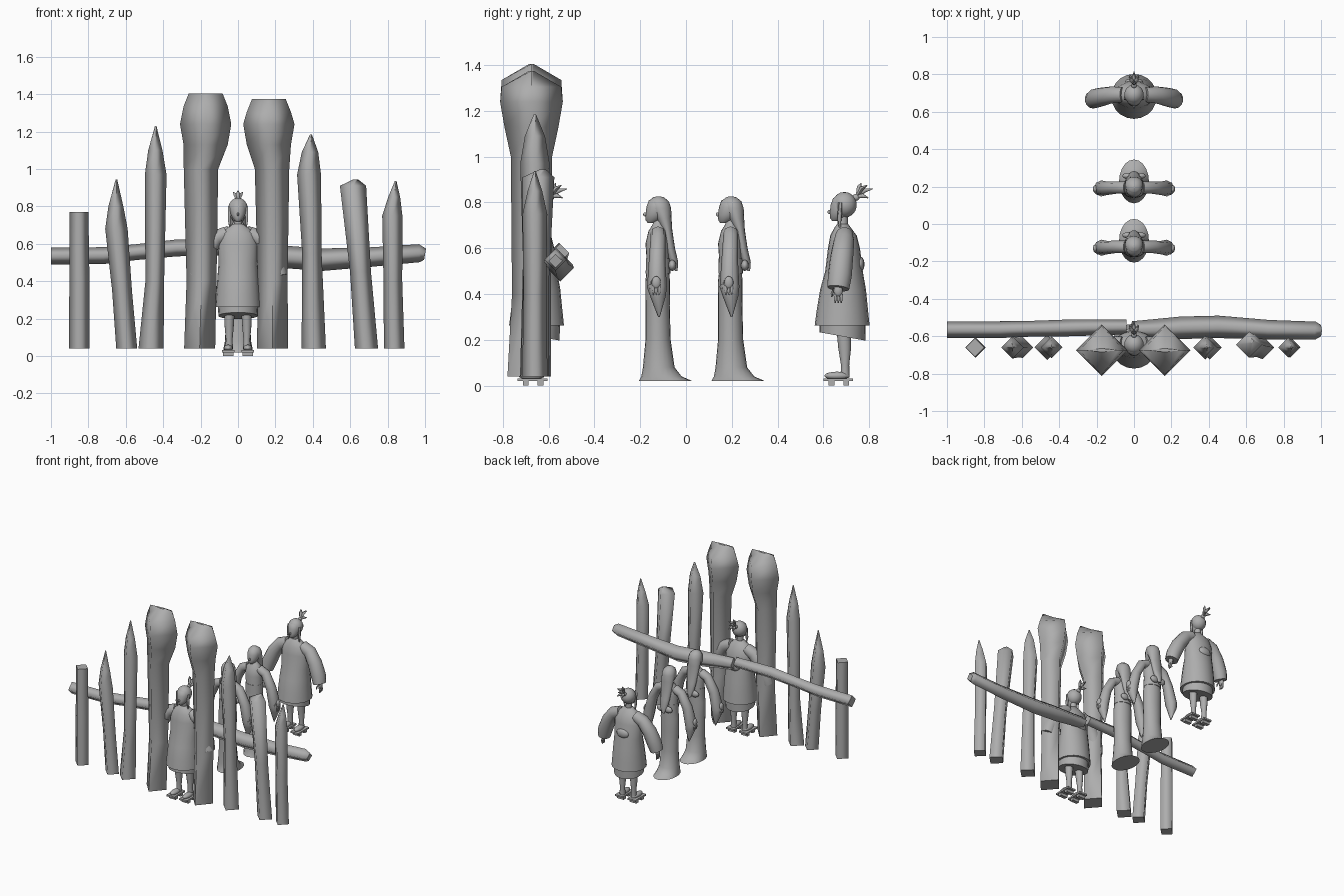
import bpy, bmesh, math
from mathutils import Vector

grey = bpy.data.materials.new("clay_grey")
grey.diffuse_color = (0.42, 0.42, 0.42, 1)


def finish(name, bm, limit=60):
    bmesh.ops.recalc_face_normals(bm, faces=bm.faces[:])
    for e in bm.edges:
        if len(e.link_faces) == 2 and e.calc_face_angle(0) > math.radians(limit):
            e.smooth = False
    me = bpy.data.meshes.new(name)
    bm.to_mesh(me)
    bm.free()
    me.materials.append(grey)
    ob = bpy.data.objects.new(name, me)
    bpy.context.collection.objects.link(ob)
    return ob


def tube(name, rings, n=16, flat=True, ref=(0, 1, 0), limit=60, y0=0, slant=0):
    """Loft rings (x, y, z, radius along ref, other radius); slant tilts the first ring in y."""
    bm = bmesh.new()
    pts = [Vector(r[:3]) + Vector((0, y0, 0)) for r in rings]
    loops = []
    for i, r in enumerate(rings):
        t = Vector((0, 0, 1))
        if not flat:
            t = (pts[min(i + 1, len(pts) - 1)] - pts[max(i - 1, 0)]).normalized()
        u = Vector(ref)
        u = (u - t * u.dot(t)).normalized()
        v = t.cross(u)
        loop = []
        for k in range(n):
            a = math.tau * k / n
            p = pts[i] + u * math.cos(a) * r[3] + v * math.sin(a) * r[-1]
            if i == 0:
                p.z += slant * (p.y - pts[0].y)
            loop.append(bm.verts.new(p))
        loops.append(loop)
    for a, b in zip(loops, loops[1:]):
        for k in range(n):
            f = bm.faces.new((a[k], a[(k + 1) % n], b[(k + 1) % n], b[k]))
            f.smooth = True
    bm.faces.new(loops[0])
    bm.faces.new(loops[-1])
    return finish(name, bm, limit)


def ball(name, loc, scale, y0=0):
    bm = bmesh.new()
    bmesh.ops.create_uvsphere(bm, u_segments=14, v_segments=9, radius=1)
    for v in bm.verts:
        v.co = Vector((v.co.x * scale[0] + loc[0], v.co.y * scale[1] + loc[1] + y0,
                       v.co.z * scale[2] + loc[2]))
    for f in bm.faces:
        f.smooth = True
    return finish(name, bm)


def box(name, loc, size, y0=0):
    bm = bmesh.new()
    bmesh.ops.create_cube(bm, size=1)
    for v in bm.verts:
        v.co = Vector([c * s + l for c, s, l in zip(v.co, size, loc)]) + Vector((0, y0, 0))
    return finish(name, bm)


# Fence posts: four-sided, corners pointing forward, sideways and back
Y = -0.66
posts = {
    "stump_post": [(-.848, Y, .04, .055), (-.848, Y, .4, .054), (-.85, Y, .77, .05)],
    "left_stake": [(-.595, Y, .04, .056), (-.62, Y, .35, .053), (-.65, Y, .68, .06),
                   (-.653, Y, .8, .04), (-.65, Y, .945, .004)],
    "left_tall_stake": [(-.465, Y, .04, .067), (-.445, Y, .4, .05), (-.44, Y, .97, .058),
                        (-.442, Y, 1.1, .038), (-.44, Y, 1.23, .004)],
    "right_tall_stake": [(.405, Y, .04, .065), (.395, Y, .55, .052), (.38, Y, .97, .064),
                         (.385, Y, 1.09, .044), (.39, Y, 1.185, .005)],
    "leaning_post": [(.687, Y, .04, .062), (.655, Y + .005, .45, .056),
                     (.615, Y + .015, .91, .07), (.63, Y + .035, .945, .012)],
    "right_stake": [(.835, Y, .04, .055), (.828, Y, .4, .05), (.825, Y, .75, .054),
                    (.835, Y, .85, .032), (.843, Y, .937, .004)],
}
for name, rings in posts.items():
    tube(name, rings, 4, limit=95)

# Two large gate posts with swollen, ridged heads
for name, b, m, t, drop in (("left_gate_post", -.205, -.195, -.173, 0),
                            ("right_gate_post", .185, .185, .165, .03)):
    yc = -.675
    tube(name, [(b, yc - .01, .04, .095, .083), (m, yc, .4, .085, .08),
                (m - .003, yc, 1.0, .09, .092), (t, yc, 1.13, .118, .118),
                (t, yc, 1.24, .137, .137), (t, yc, 1.335 - drop, .13, .118),
                (t, yc, 1.405 - drop, .01, .09)], 4, limit=95)

# Cross rail made from two crooked logs
tube("left_rail", [(-1, -.565, .535, .045), (-.72, -.565, .537, .045), (-.55, -.56, .555, .042),
                   (-.33, -.555, .578, .045), (-.04, -.55, .58, .04)], 4, False, limit=95)
tube("right_rail", [(-.01, -.565, .555, .045), (.25, -.555, .53, .06), (.45, -.55, .515, .06),
                    (.72, -.565, .53, .052), (.97, -.57, .55, .048), (1, -.57, .545, .03)],
     4, False, limit=95)


def hand(tag, s, x, y, z, y0):
    ball(tag + "_palm", (s * x, y, z), (.013, .02, .028), y0)
    for k in range(3):
        yy = y - .013 + k * .013
        tube(tag + "_finger", [(s * x, yy, z - .015, .007), (s * (x + .004), yy, z - .035, .006),
                               (s * x, yy, z - .055, .003)], 6, y0=y0)
    tube(tag + "_thumb", [(s * x, y - .015, z + .01, .007), (s * (x - .012), y - .027, z - .01, .006),
                          (s * (x - .015), y - .028, z - .028, .003)], 6, y0=y0)


def head(tag, y0, z, c):
    tube(tag + "_neck", [(0, c + .005, z - .05, .024), (0, c + .005, z + .04, .022)], 10, y0=y0)
    tube(tag + "_head", [(0, c - .03, z, .012, .012), (0, c - .018, z + .012, .033, .026),
                         (0, c - .008, z + .035, .044, .039), (0, c, z + .07, .048, .045),
                         (0, c, z + .098, .038, .037), (0, c, z + .113, .012, .012)], y0=y0)
    ball(tag + "_nose", (0, c - .053, z + .038), (.006, .009, .009), y0)


def child(y0):
    # Robe, underskirt and sash
    tube("child_underskirt", [(0, .003, .215, .1, .105), (0, .005, .31, .1, .108)], 20,
         y0=y0, slant=-.18)
    tube("child_robe", [(0, .002, .262, .12, .122), (0, .003, .33, .112, .117),
                        (0, .006, .42, .1, .11), (0, .01, .5, .082, .104), (0, .01, .6, .07, .106),
                        (0, .008, .655, .058, .092), (0, .004, .69, .036, .052),
                        (0, .004, .705, .025, .026)], 20, y0=y0)
    ball("child_sash_knot", (0, .078, .53), (.05, .022, .035), y0)
    # Head with hair cap, topknot and side locks
    head("child", y0, .72, 0)
    ball("child_hair_cap", (0, .012, .79), (.053, .054, .056), y0)
    ball("child_topknot", (0, .062, .822), (.015, .017, .015), y0)
    for dx, dy, dz in ((0, .07, .035), (.025, .045, .05), (-.025, .045, .05),
                       (.022, .05, -.005), (-.022, .05, -.005), (0, .02, .06)):
        tube("child_hair_tuft", [(0, .066, .825, .006), (dx * .5, .066 + dy * .5, .832 + dz * .6, .011),
                                 (dx, .066 + dy, .825 + dz, .002)], 6, False, (1, 0, 0), y0=y0)
    for s in (-1, 1):
        tube("child_side_lock", [(s * .044, -.008, .69, .004), (s * .047, -.01, .73, .009),
                                 (s * .046, -.005, .8, .01)], 6, y0=y0)
        # Wide sleeve and hand
        tube("child_sleeve", [(s * .06, .012, .655, .04), (s * .12, .01, .63, .045),
                              (s * .17, .0, .56, .05), (s * .205, -.008, .48, .052),
                              (s * .22, -.015, .425, .048, .045)], 14, False, y0=y0)
        hand("child", s, .228, -.015, .415, y0)
        # Leg, foot and raised wooden sandal
        tube("child_leg", [(s * .047, .015, .035, .02), (s * .047, .015, .09, .018),
                           (s * .047, .013, .165, .028, .025), (s * .045, .008, .26, .032, .028)],
             12, y0=y0)
        ball("child_foot", (s * .052, -.02, .043), (.024, .056, .018), y0)
        box("child_sandal", (s * .053, -.015, .026), (.066, .13, .012), y0)
        for yy in (-.045, .02):
            box("child_sandal_tooth", (s * .053, yy, .011), (.056, .026, .022), y0)


def lady(y0):
    # Trailing gown
    tube("lady_gown", [(0, .0325, .02, .117, .08), (0, .015, .04, .088, .078),
                       (0, .003, .08, .069, .07), (0, 0, .2, .055, .063), (0, -.002, .35, .053, .067),
                       (0, -.002, .45, .054, .068), (0, 0, .52, .048, .058), (0, -.003, .62, .052, .064),
                       (0, 0, .675, .042, .06), (0, .002, .7, .028, .035), (0, .002, .72, .02, .022)],
         20, y0=y0)
    # Sash with bow at the back
    tube("lady_sash", [(0, 0, .49, .054, .064), (0, 0, .555, .053, .062)], 20, y0=y0)
    for s in (-1, 1):
        ball("lady_bow", (s * .03, .062, .525), (.034, .017, .024), y0)
        # Sleeve hanging to a point, with hand at the opening
        tube("lady_sleeve", [(s * .045, .0, .665, .033), (s * .095, .0, .645, .033),
                             (s * .145, -.004, .55, .036), (s * .175, -.005, .43, .043, .04),
                             (s * .175, .0, .39, .034, .035), (s * .165, .004, .3, .004)],
             8, False, y0=y0)
        hand("lady", s, .207, -.008, .45, y0)
    # Head and long hair
    head("lady", y0, .71, -.003)
    tube("lady_hair", [(0, .08, .5, .005, .01), (0, .068, .54, .02, .026), (0, .053, .6, .021, .036),
                       (0, .04, .68, .022, .045), (0, .025, .73, .034, .047), (0, .01, .775, .047, .049),
                       (0, .004, .805, .043, .042), (0, .002, .822, .024, .024),
                       (0, .002, .827, .006, .006)], y0=y0)


for y in (.68, -.655):
    child(y)
for y in (-.122, .195):
    lady(y)
